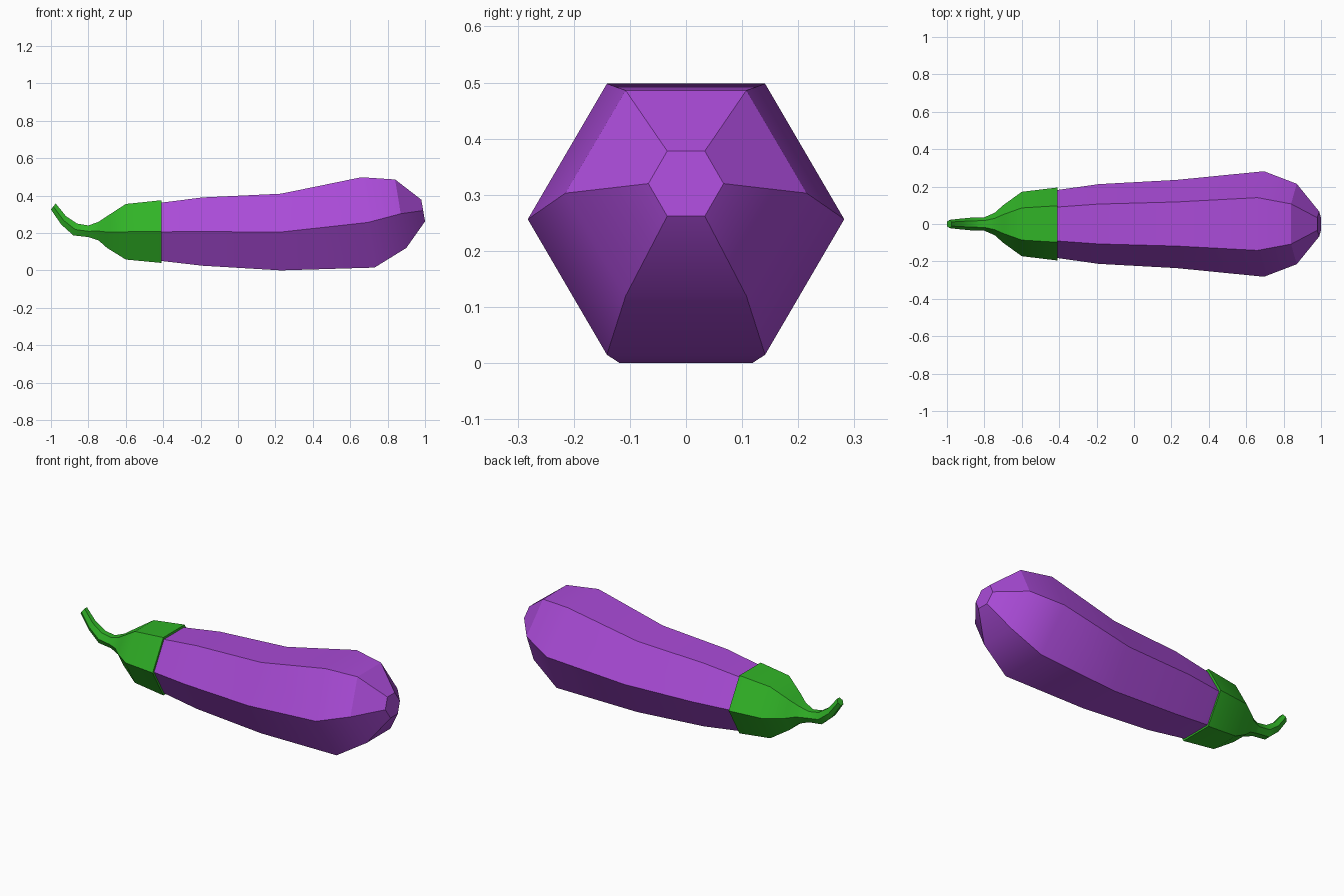
import bpy, bmesh, math
from mathutils import Vector

cube = bpy.data.objects.get("Cube")
if cube:
    bpy.data.objects.remove(cube)


def material(name, color):
    mat = bpy.data.materials.new(name)
    mat.use_nodes = True
    mat.diffuse_color = color
    mat.node_tree.nodes["Principled BSDF"].inputs["Base Color"].default_value = color
    return mat


def hex_loft(name, rings, mat):
    """Loft six-sided rings; each is (top x, top z, bottom x, bottom z, half width)."""
    bm = bmesh.new()
    loops = []
    for tx, tz, bx, bz, width in rings:
        centre = Vector(((tx + bx) / 2, 0, (tz + bz) / 2))
        up = Vector((tx, 0, tz)) - centre
        side = Vector((0, width, 0))
        loop = []
        for i in range(6):
            a = i * math.pi / 3
            height = math.sin(a) / math.sin(math.pi / 3)
            loop.append(bm.verts.new(centre + side * math.cos(a) + up * height))
        loops.append(loop)
    for low, high in zip(loops, loops[1:]):
        for i in range(6):
            j = (i + 1) % 6
            bm.faces.new((low[i], low[j], high[j], high[i]))
    bm.faces.new(loops[0])
    bm.faces.new(loops[-1])
    bmesh.ops.recalc_face_normals(bm, faces=bm.faces)
    mesh = bpy.data.meshes.new(name)
    bm.to_mesh(mesh)
    bm.free()
    mesh.materials.append(mat)
    obj = bpy.data.objects.new(name, mesh)
    bpy.context.collection.objects.link(obj)
    bpy.ops.object.select_all(action="DESELECT")
    obj.select_set(True)
    bpy.context.view_layer.objects.active = obj
    bpy.ops.object.shade_smooth_by_angle(angle=math.radians(30))
    return obj


purple = material("purple skin", (0.40, 0.07, 0.68, 1))
green = material("green stalk", (0.03, 0.45, 0.02, 1))

# Fruit, swelling towards a blunt, slightly raised tip
hex_loft("fruit_body", [
    (-0.45, 0.357, -0.45, 0.055, 0.176),
    (-0.19, 0.39, -0.19, 0.025, 0.213),
    (0.23, 0.41, 0.23, 0.0, 0.236),
    (0.66, 0.498, 0.73, 0.015, 0.282),
    (0.84, 0.486, 0.90, 0.12, 0.215),
    (0.98, 0.378, 1.0, 0.262, 0.067),
], purple)

# Leafy cap narrowing into a curled stem
hex_loft("cap_and_stem", [
    (-0.41, 0.375, -0.41, 0.04, 0.195),
    (-0.60, 0.355, -0.60, 0.058, 0.172),
    (-0.70, 0.29, -0.70, 0.12, 0.10),
    (-0.745, 0.26, -0.745, 0.16, 0.06),
    (-0.80, 0.24, -0.80, 0.178, 0.036),
    (-0.86, 0.25, -0.88, 0.187, 0.034),
    (-0.92, 0.29, -0.945, 0.245, 0.028),
    (-0.975, 0.358, -1.0, 0.325, 0.022),
], green)
